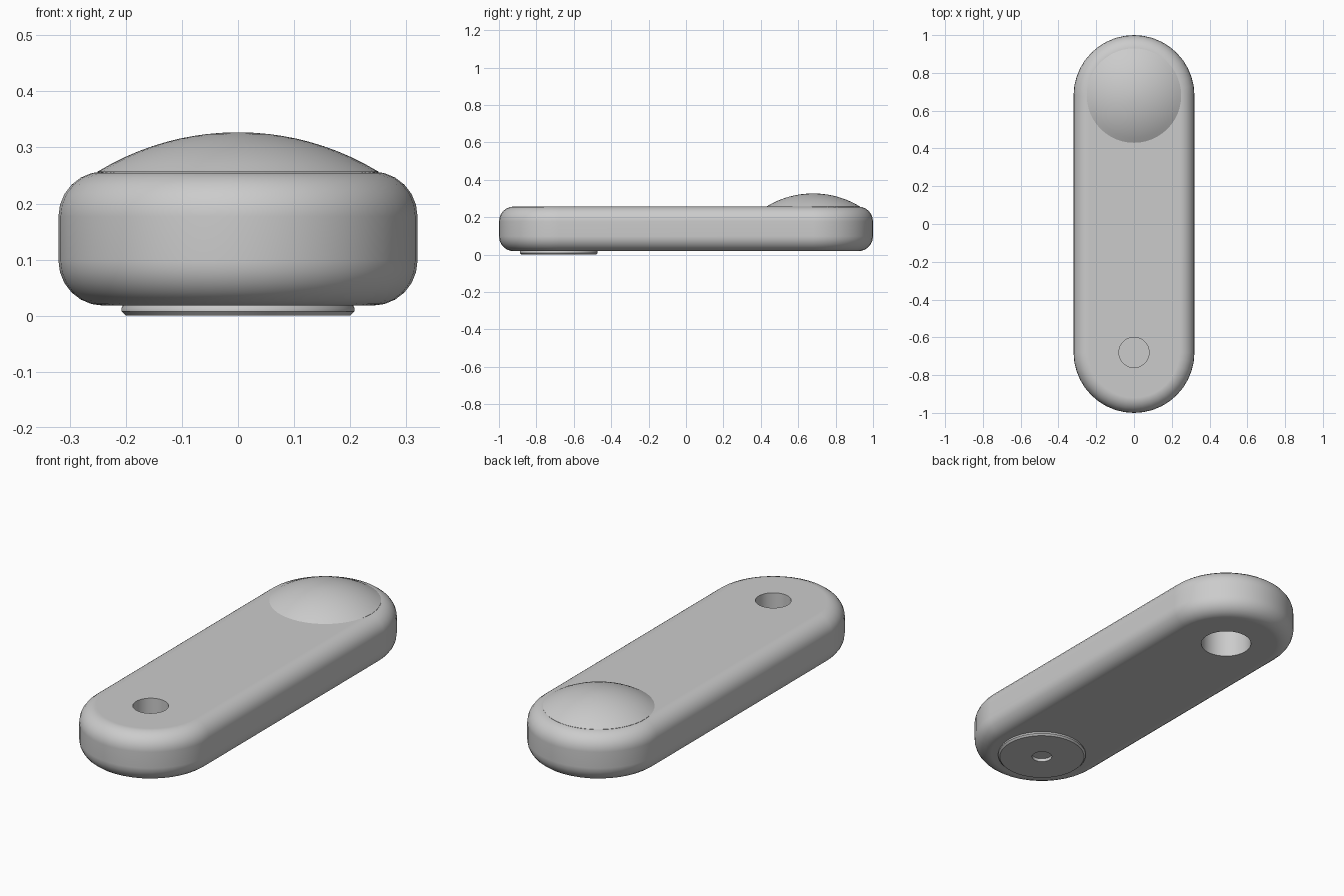
import bpy, bmesh
from math import sin, cos, pi, radians, sqrt

cube = bpy.data.objects.get("Cube")
if cube:
    bpy.data.objects.remove(cube, do_unlink=True)

END_Y = 0.68           # centre of each rounded end
BOTTOM, TOP = 0.018, 0.257

grey = bpy.data.materials.new("plain grey")
grey.use_nodes = True
colour = (0.6, 0.6, 0.6, 1)
grey.diffuse_color = colour
grey.node_tree.nodes["Principled BSDF"].inputs["Base Color"].default_value = colour


def loft(name, rings, location=(0, 0, 0)):
    """Join equal rings of points with quads and close both ends."""
    bm = bmesh.new()
    loops = [[bm.verts.new(p) for p in ring] for ring in rings]
    n = len(loops[0])
    for a, b in zip(loops, loops[1:]):
        for i in range(n):
            j = (i + 1) % n
            bm.faces.new((a[i], a[j], b[j], b[i]))
    bm.faces.new(loops[0][::-1])
    bm.faces.new(loops[-1])
    bmesh.ops.recalc_face_normals(bm, faces=bm.faces)
    mesh = bpy.data.meshes.new(name)
    bm.to_mesh(mesh)
    bm.free()
    mesh.materials.append(grey)
    obj = bpy.data.objects.new(name, mesh)
    obj.location = location
    bpy.context.collection.objects.link(obj)
    return obj


def stadium(radius, z, steps=20):
    """Long rounded outline running along y."""
    points = []
    for start, y in ((0, END_Y), (pi, -END_Y)):
        for i in range(steps + 1):
            a = start + pi * i / steps
            points.append((radius * cos(a), y + radius * sin(a), z))
    return points


def turned(name, profile, y, steps=48):
    """Round part from (radius, height) pairs."""
    rings = [[(r * cos(2 * pi * i / steps), r * sin(2 * pi * i / steps), z)
              for i in range(steps)] for r, z in profile]
    return loft(name, rings, (0, y, 0))


def activate(obj):
    bpy.ops.object.select_all(action='DESELECT')
    obj.select_set(True)
    bpy.context.view_layer.objects.active = obj


def drill(obj, radius, low, high, y):
    cutter = turned("hole_cutter", [(radius, low), (radius, high)], y)
    cutter.hide_render = True
    activate(obj)
    mod = obj.modifiers.new("hole", 'BOOLEAN')
    mod.operation = 'DIFFERENCE'
    mod.solver = 'EXACT'
    mod.object = cutter
    bpy.ops.object.modifier_apply(modifier=mod.name)
    bpy.data.objects.remove(cutter, do_unlink=True)


def finish(obj):
    activate(obj)
    bpy.ops.object.shade_smooth_by_angle(angle=radians(30))
    mod = obj.modifiers.new("even shading", 'WEIGHTED_NORMAL')
    mod.keep_sharp = True


# Long body with rounded upper and lower rims
R, RIM, STEPS = 0.32, 0.08, 6
arc = [(RIM * (1 - sin(pi / 2 * i / STEPS)), RIM * (1 - cos(pi / 2 * i / STEPS)))
       for i in range(STEPS + 1)]
rings = [stadium(R - inset, BOTTOM + rise) for inset, rise in arc]
rings += [stadium(R - inset, TOP - rise) for inset, rise in reversed(arc)]
body = loft("body", rings)

# Peg socket below the dome and blind hole on the opposite end
drill(body, 0.118, -0.1, 0.20, END_Y)
drill(body, 0.08, 0.10, 0.5, -END_Y)
finish(body)

# Shallow dome
DOME_R, DOME_H = 0.25, 0.07
sphere = (DOME_R ** 2 + DOME_H ** 2) / (2 * DOME_H)
profile = [(DOME_R, TOP - 0.015)]
for i in range(11):
    r = DOME_R * (1 - i / 10.3)
    profile.append((r, TOP + DOME_H - sphere + sqrt(sphere ** 2 - r ** 2)))
dome = turned("dome", profile, END_Y)
finish(dome)

# Foot disc with chamfered rim and centre recess
foot = turned("foot_disc", [(0.2, 0), (0.208, 0.008), (0.208, 0.013), (0.204, BOTTOM + 0.004)], -END_Y)
drill(foot, 0.047, -0.1, 0.016, -END_Y)
finish(foot)
